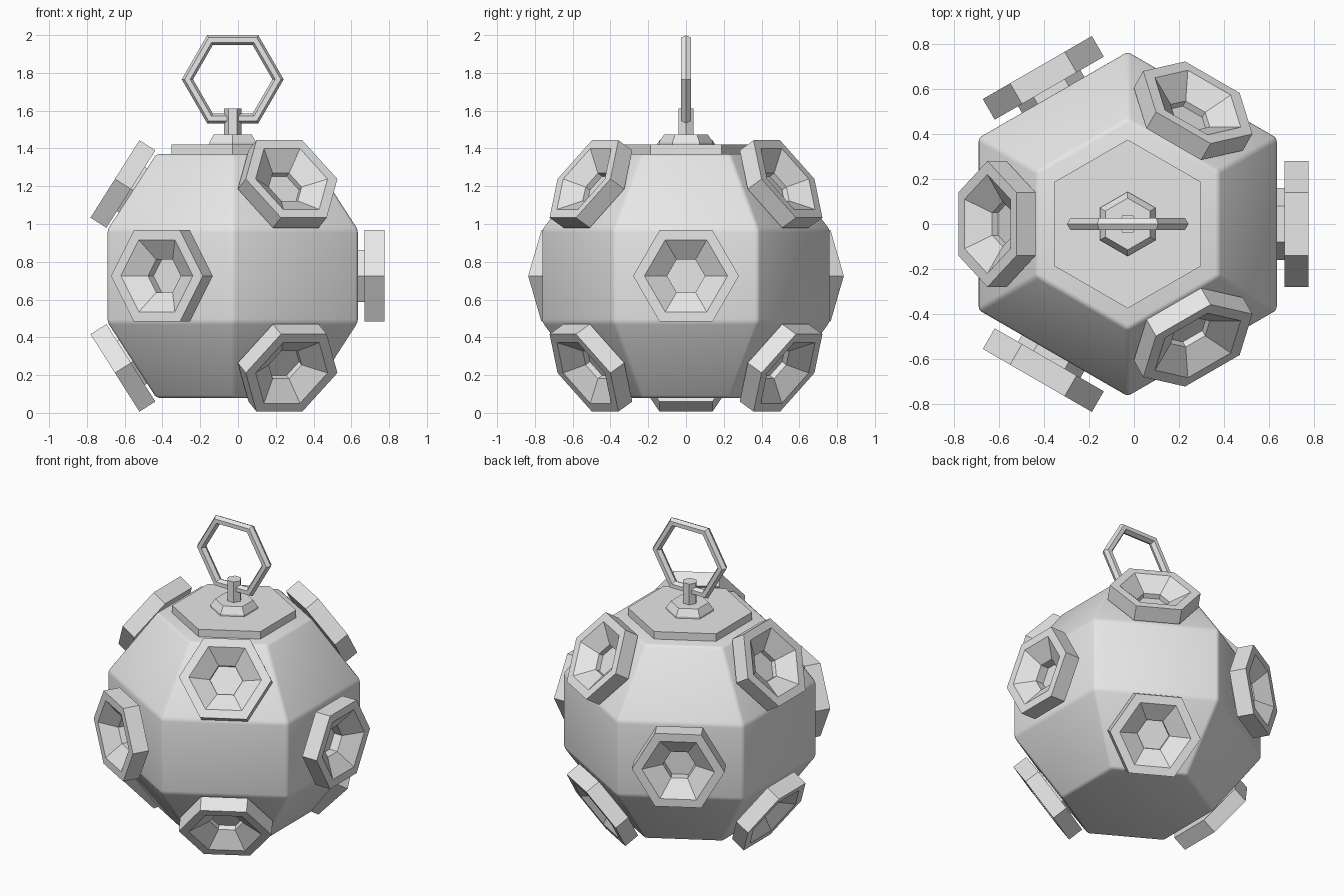
import bpy, bmesh, math
from mathutils import Matrix, Vector

if "Cube" in bpy.data.objects:
    bpy.data.objects.remove(bpy.data.objects["Cube"])

CX, CZ = -0.028, 0.725          # body axis and mid height

grey = bpy.data.materials.new("plain_grey")
grey.diffuse_color = (0.8, 0.8, 0.8, 1)
grey.use_nodes = True
grey.node_tree.nodes["Principled BSDF"].inputs["Base Color"].default_value = grey.diffuse_color


def hex_lathe(name, profile, start=30, matrix=None, bevel=0):
    """Six-sided lathe of (radius, height) points, capped at both ends."""
    bm = bmesh.new()
    rings = []
    for r, z in profile:
        angles = [math.radians(start + 60 * i) for i in range(6)]
        rings.append([bm.verts.new((r * math.cos(a), r * math.sin(a), z)) for a in angles])
    for lo, hi in zip(rings, rings[1:]):
        for i in range(6):
            j = (i + 1) % 6
            bm.faces.new((lo[i], lo[j], hi[j], hi[i]))
    bm.faces.new(rings[0][::-1])
    bm.faces.new(rings[-1])
    bmesh.ops.recalc_face_normals(bm, faces=bm.faces[:])
    if bevel:
        bmesh.ops.bevel(bm, geom=bm.edges[:], offset=bevel, segments=2,
                        profile=0.5, affect='EDGES')
    mesh = bpy.data.meshes.new(name)
    bm.to_mesh(mesh)
    bm.free()
    mesh.materials.append(grey)
    obj = bpy.data.objects.new(name, mesh)
    obj.matrix_world = matrix or Matrix.Translation((CX, 0, 0))
    bpy.context.collection.objects.link(obj)
    return obj


def stud(name, azimuth, elevation, radial, height, thick, neck):
    """Hexagonal stud with a funnel recess; its origin is the back of the head."""
    a, e = math.radians(azimuth), math.radians(elevation)
    out = Vector((math.cos(a) * math.cos(e), math.sin(a) * math.cos(e), math.sin(e)))
    side = Vector((-math.sin(a), math.cos(a), 0))
    up = out.cross(side)
    m = Matrix((side, up, out)).transposed().to_4x4()
    m.translation = (CX + radial * math.cos(a), radial * math.sin(a), height)
    profile = [(0.16, -neck - 0.01), (0.16, 0), (0.28, 0), (0.28, thick),
               (0.22, thick), (0.10, thick - 0.08), (0.10, 0.004 - neck)]
    hex_lathe(name, profile, 0, m)


# Body: faceted hexagonal shell with softened edges
body = hex_lathe("body", [(0.467, 0.08), (0.765, 0.48), (0.765, 0.97), (0.467, 1.37)],
                 bevel=0.015)

# Studs: three round the middle, three on the upper and three on the lower slopes
for az in (0, 120, 240):
    stud("middle_stud", az, 0, 0.697, CZ, 0.106, 0.035)
for az in (60, 180, 300):
    stud("upper_stud", az, 32.3, 0.539, CZ + 0.46, 0.10, 0.015)
    stud("lower_stud", az, -32.3, 0.539, CZ - 0.46, 0.10, 0.015)

# Top plate, boss and post
hex_lathe("top_plate", [(0.375, 1.36), (0.375, 1.42)])
hex_lathe("boss", [(0.143, 1.41), (0.143, 1.432), (0.115, 1.475)])
hex_lathe("post", [(0.046, 1.46), (0.046, 1.612)], start=0)

# Hanging ring
bpy.ops.mesh.primitive_torus_add(major_segments=6, minor_segments=6,
                                 major_radius=0.24, minor_radius=0.03,
                                 location=(CX, 0, 1.766),
                                 rotation=(math.pi / 2, 0, 0))
ring = bpy.context.object
ring.name = "hanging_ring"
ring.data.materials.append(grey)
for p in ring.data.polygons:
    p.use_smooth = False

# Smooth only the softened body edges
bpy.ops.object.select_all(action='DESELECT')
bpy.context.view_layer.objects.active = body
body.select_set(True)
bpy.ops.object.shade_smooth_by_angle(angle=math.radians(35))
